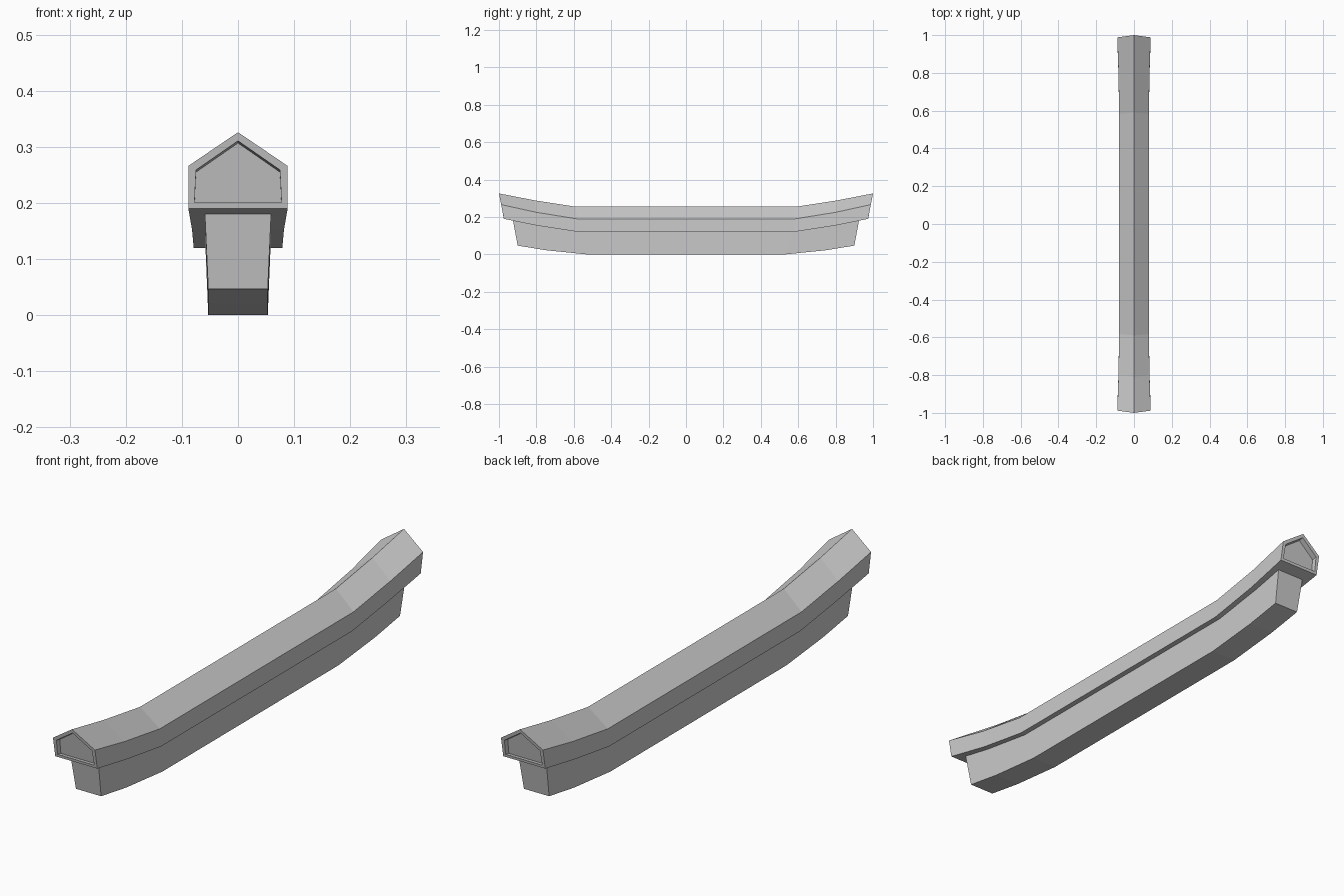
import bpy, bmesh
from mathutils import Vector

if "Cube" in bpy.data.objects:
    bpy.data.objects.remove(bpy.data.objects["Cube"])


def loft(name, half_stations, recess=False):
    """Skin closed cross-sections, mirrored from +y to -y."""
    stations = [[(x, -y, z) for x, y, z in s] for s in reversed(half_stations)] + half_stations
    bm = bmesh.new()
    rings = [[bm.verts.new(p) for p in s] for s in stations]
    n = len(rings[0])
    for a, b in zip(rings, rings[1:]):
        for i in range(n):
            j = (i + 1) % n
            bm.faces.new((a[i], a[j], b[j], b[i]))
    caps = [bm.faces.new(rings[0]), bm.faces.new(rings[-1])]
    bm.normal_update()
    bmesh.ops.recalc_face_normals(bm, faces=bm.faces[:])
    if recess:
        # Framed end panels, sunk along the slope of the beam
        bmesh.ops.inset_region(bm, faces=[caps[0]], thickness=0.0155)
        bmesh.ops.inset_region(bm, faces=[caps[1]], thickness=0.0155)
        for cap in caps:
            side = 1 if cap.calc_center_median().y > 0 else -1
            panel = bmesh.ops.extrude_discrete_faces(bm, faces=[cap])["faces"][0]
            bmesh.ops.translate(bm, verts=panel.verts[:], vec=Vector((0, -0.02 * side, -0.004)))
    mesh = bpy.data.meshes.new(name)
    bm.to_mesh(mesh)
    bm.free()
    obj = bpy.data.objects.new(name, mesh)
    bpy.context.collection.objects.link(obj)
    return obj


def ridge_section(w, base, shoulder, apex):
    """Pentagon: half width, then (y, z) of base, shoulder and apex."""
    return [(-w, *base), (w, *base), (w, *shoulder), (0, *apex), (-w, *shoulder)]


def beam_section(wb, wt, base, top):
    return [(-wb, *base), (wb, *base), (wt, *top), (-wt, *top)]


# Gabled upper ridge with upswept ends
loft("ridge_cap", [
    ridge_section(0.079, (0.575, 0.12), (0.583, 0.19), (0.59, 0.255)),
    ridge_section(0.082, (0.79, 0.153), (0.80, 0.225), (0.81, 0.289)),
    ridge_section(0.0885, (0.974, 0.19), (0.988, 0.266), (1.0, 0.326)),
], recess=True)

# Narrower beam underneath, following the same curve
loft("lower_beam", [
    beam_section(0.053, 0.058, (0.53, 0.0), (0.575, 0.121)),
    beam_section(0.053, 0.058, (0.75, 0.0225), (0.79, 0.154)),
    beam_section(0.053, 0.059, (0.90, 0.047), (0.925, 0.181)),
])
